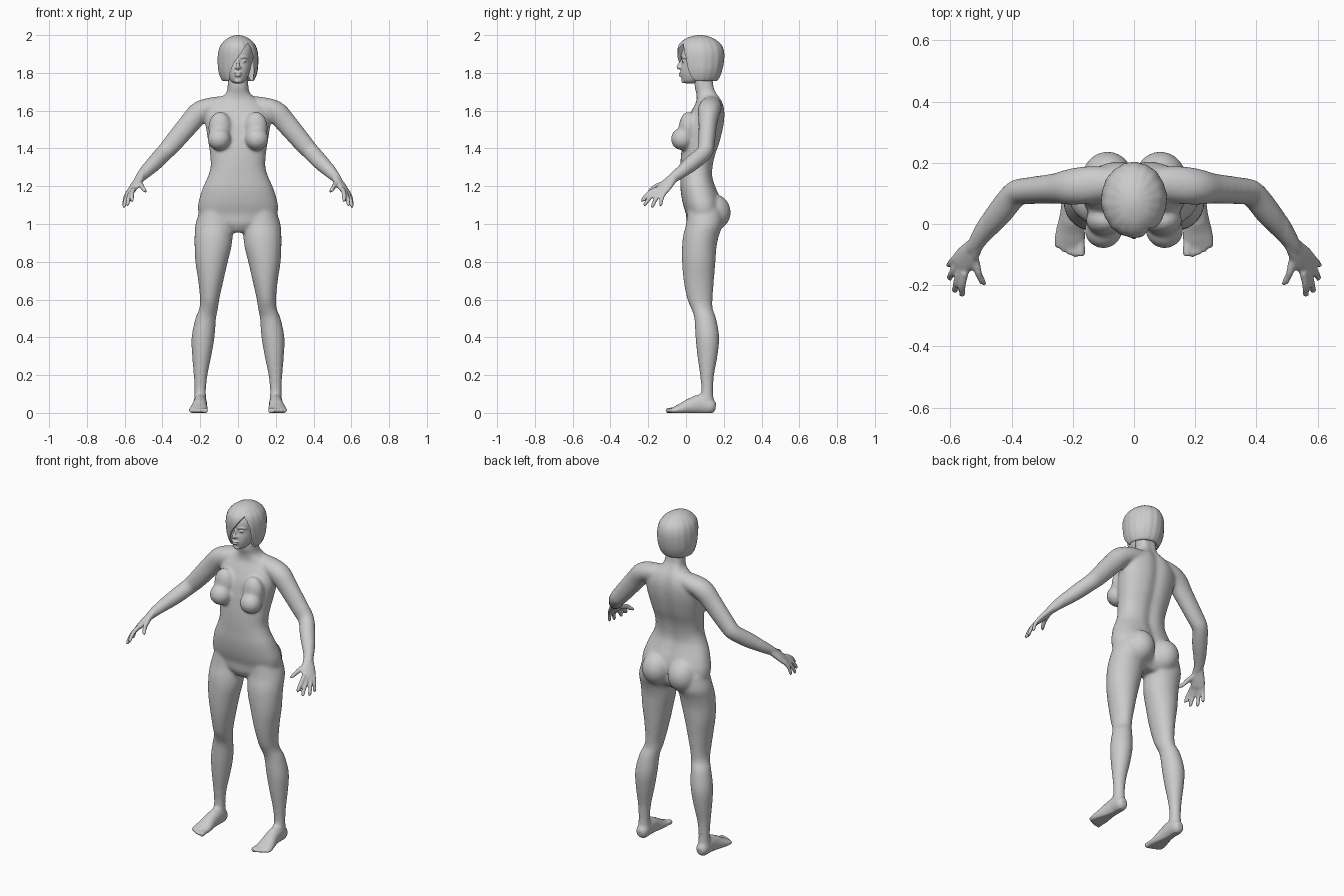
import bpy, bmesh, math
from mathutils import Vector, Matrix

skin = bpy.data.materials.new("plain_grey")
skin.diffuse_color = (0.6, 0.6, 0.6, 1)


def spline(rows, steps=4):
    """Smoothly interpolate rows of numbers (Catmull-Rom)."""
    pts = [rows[0]] + list(rows) + [rows[-1]]
    out = []
    for i in range(1, len(pts) - 2):
        a, b, c, d = pts[i - 1:i + 3]
        for s in range(steps):
            t = s / steps
            out.append([0.5 * (2 * q + (r - p) * t + (2 * p - 5 * q + 4 * r - w) * t * t
                               + (3 * q - p - 3 * r + w) * t ** 3)
                        for p, q, r, w in zip(a, b, c, d)])
    return out + [list(rows[-1])]


def loft(bm, rows, ref=(1, 0, 0), flat=False, n=32, power=2.0, groove=0.0, ripple=0.0):
    """Tube through rows of (x, y, z, half width, half depth)."""
    rows = spline(rows)
    rings = []
    for i, (x, y, z, a, b) in enumerate(rows):
        lo, hi = rows[max(i - 1, 0)], rows[min(i + 1, len(rows) - 1)]
        t = Vector((0, 0, 1)) if flat else (Vector(hi[:3]) - Vector(lo[:3])).normalized()
        u = Vector(ref)
        u = (u - t * u.dot(t)).normalized()
        v = t.cross(u)
        ring = []
        for k in range(n):
            g = 2 * math.pi * k / n
            c, s = math.cos(g), math.sin(g)
            m = 1 + ripple * math.sin(13 * g) * math.sin(5 * g + 1)
            cu = math.copysign(abs(c) ** (2 / power), c) * a * m
            sv = math.copysign(abs(s) ** (2 / power), s) * b * m
            if s > 0:
                sv -= groove * math.exp(-(cu / 0.03) ** 2)
            ring.append(bm.verts.new(Vector((x, y, z)) + u * cu + v * sv))
        rings.append(ring)
    for r, q in zip(rings, rings[1:]):
        for k in range(n):
            bm.faces.new((r[k], r[(k + 1) % n], q[(k + 1) % n], q[k]))
    bm.faces.new(rings[0][::-1])
    bm.faces.new(rings[-1])


def column(bm, rows, **kw):
    """Upright loft from (z, centre x, half width, front y, back y)."""
    loft(bm, [(x, (f + b) / 2, z, w, (b - f) / 2) for z, x, w, f, b in rows], flat=True, **kw)


def ball(bm, at, size):
    bmesh.ops.create_uvsphere(bm, u_segments=32, v_segments=20, radius=1,
                              matrix=Matrix.Translation(at) @ Matrix.Diagonal((*size, 1)))


def make(name, bm):
    bmesh.ops.recalc_face_normals(bm, faces=bm.faces)
    me = bpy.data.meshes.new(name)
    bm.to_mesh(me)
    bm.free()
    me.materials.append(skin)
    ob = bpy.data.objects.new(name, me)
    bpy.context.collection.objects.link(ob)
    return ob


def bake(ob):
    bpy.ops.object.select_all(action='DESELECT')
    ob.select_set(True)
    bpy.context.view_layer.objects.active = ob
    bpy.ops.object.convert(target='MESH')


def fuse(ob, voxel, rounds, soft, soft_rounds):
    """Mirror, blend the parts into one skin and relax it."""
    mir = ob.modifiers.new("mirror", 'MIRROR')
    mir.use_mirror_merge = False
    rem = ob.modifiers.new("blend", 'REMESH')
    rem.mode = 'VOXEL'
    rem.voxel_size = voxel
    bake(ob)
    bm = bmesh.new()
    bm.from_mesh(ob.data)
    for verts, count in ((list(bm.verts), rounds), ([v for v in bm.verts if soft(v.co)], soft_rounds)):
        for _ in range(count):
            bmesh.ops.smooth_vert(bm, verts=verts, factor=0.5,
                                  use_axis_x=True, use_axis_y=True, use_axis_z=True)
    for v in bm.verts:
        v.co.z = max(v.co.z, 0)
    bm.to_mesh(ob.data)
    bm.free()
    ob.data.shade_smooth()


# torso and neck
bm = bmesh.new()
column(bm, [(z, 0, w, f, b) for z, w, f, b in (
    (.955, .05, .03, .15), (1.0, .15, .005, .18), (1.05, .205, 0, .185), (1.1, .212, -.015, .19),
    (1.15, .2, -.025, .178), (1.2, .183, -.03, .158), (1.25, .16, -.03, .143), (1.3, .145, -.03, .145),
    (1.36, .147, -.027, .157), (1.42, .155, -.02, .178), (1.48, .165, -.01, .194), (1.54, .172, .004, .205),
    (1.6, .165, .03, .207), (1.65, .115, .055, .195), (1.69, .066, .055, .172), (1.73, .055, .045, .156),
    (1.82, .052, .045, .15))], power=2.3, groove=.013, n=48)
# chest and seat
ball(bm, (.1, -.02, 1.45), (.062, .06, .06))
ball(bm, (.095, .012, 1.51), (.062, .05, .085))
ball(bm, (.086, .143, 1.062), (.086, .094, .098))
# legs
column(bm, [(1.08, .12, .08, .01, .19), (1.0, .124, .101, 0, .195), (.94, .129, .101, -.015, .175),
            (.88, .132, .098, -.021, .162), (.8, .14, .086, -.021, .156), (.7, .144, .067, -.013, .148),
            (.6, .15, .051, .007, .141), (.55, .156, .05, .028, .142), (.5, .171, .055, .044, .16),
            (.4, .185, .061, .05, .176), (.3, .192, .051, .06, .167), (.2, .198, .037, .074, .149),
            (.12, .2, .031, .08, .144), (.06, .2, .033, .07, .147), (.02, .2, .03, .07, .145)])
# feet and toes
loft(bm, [(.2, .157, .03, .018, .02), (.2, .135, .034, .034, .04), (.2, .08, .046, .036, .052),
          (.203, .03, .037, .039, .045), (.207, -.02, .022, .047, .031), (.21, -.055, .014, .05, .022),
          (.211, -.078, .012, .044, .013)])
for i, tip in enumerate((-.106, -.108, -.101, -.091, -.078)):
    x, r = .174 + .0185 * i, .0145 if i == 0 else .0105
    loft(bm, [(x + .002, -.04, .016, r, r), (x, tip + .022, .014, r, r),
              (x, tip + .006, .011, r, r), (x, tip, .010, r * .5, r * .5)], n=16)
# shoulders and arms
loft(bm, [(.04, .137, 1.632, .045, .048), (.13, .13, 1.622, .06, .05), (.2, .122, 1.594, .06, .058),
          (.255, .116, 1.534, .05, .057), (.348, .108, 1.424, .044, .051), (.388, .098, 1.38, .043, .046),
          (.44, .035, 1.325, .043, .043), (.485, -.02, 1.28, .035, .035), (.517, -.066, 1.245, .026, .027),
          (.53, -.085, 1.228, .022, .022)], ref=(0, 1, 0))
# palms
loft(bm, [(.51, -.06, 1.253, .026, .022), (.528, -.083, 1.229, .033, .021), (.547, -.108, 1.202, .04, .019),
          (.566, -.132, 1.175, .041, .015), (.574, -.142, 1.165, .034, .009)], ref=(-.04, -.06, .015))
# fingers and thumb
for base, tip, r in (((.552, -.158, 1.186), (.562, -.237, 1.121), .0115), ((.563, -.144, 1.175), (.587, -.224, 1.097), .0115),
                     ((.573, -.125, 1.171), (.606, -.182, 1.088), .0112), ((.58, -.106, 1.175), (.607, -.137, 1.095), .0105),
                     ((.525, -.095, 1.222), (.487, -.203, 1.17), .0135)):
    a, b = Vector(base), Vector(tip)
    mid = a.lerp(b, .5) + Vector((.004, -.004, .006))
    loft(bm, [(*a, r * 1.1, r * 1.1), (*mid, r, r), (*a.lerp(b, .92), r * .85, r * .85),
              (*b, r * .45, r * .45)], n=16)
body = make("body", bm)
fuse(body, .006, 2, lambda c: abs(c.x) < .5 and c.z > .07, 14)

# head
bm = bmesh.new()
ball(bm, (0, .08, 1.885), (.085, .1, .095))
column(bm, [(z, 0, w, f, b) for z, w, f, b in (
    (1.744, .018, 0, .04), (1.755, .038, -.017, .07), (1.785, .055, -.026, .1), (1.82, .065, -.028, .12),
    (1.86, .071, -.022, .13), (1.9, .075, -.027, .14), (1.94, .07, -.012, .13), (1.97, .045, .02, .1))])
# nose, lips, chin
loft(bm, [(0, -.016, 1.877, .007, .007), (0, -.03, 1.85, .007, .008), (0, -.04, 1.831, .011, .01),
          (0, -.03, 1.822, .008, .007)])
ball(bm, (.01, -.028, 1.828), (.008, .01, .007))
ball(bm, (0, -.027, 1.798), (.022, .011, .0055))
ball(bm, (0, -.026, 1.786), (.018, .012, .006))
ball(bm, (0, -.01, 1.758), (.02, .015, .013))
# eyes and brows
ball(bm, (.031, -.012, 1.861), (.014, .01, .006))
loft(bm, [(.012, -.022, 1.879, .005, .005), (.034, -.018, 1.885, .006, .005), (.055, -.002, 1.878, .004, .004)],
     ref=(0, 0, 1), n=16)
head = make("head", bm)
fuse(head, .0035, 3, lambda c: c.y > 0, 4)

# bobbed hair with gentle strands
bm = bmesh.new()
column(bm, [(z, 0, w, f, b) for z, w, f, b in (
    (1.79, .06, .02, .13), (1.757, .076, -.002, .155), (1.77, .09, -.017, .173), (1.81, .103, -.03, .19),
    (1.86, .107, -.04, .2), (1.91, .104, -.045, .201), (1.95, .09, -.036, .186), (1.98, .06, -.004, .15),
    (1.995, .03, .035, .112), (2.0, .006, .065, .08))], n=128, ripple=.012)
hair = make("hair", bm)

# opening for the face, with a side-swept fringe
bm = bmesh.new()
outline = ((.05, 1.957), (.02, 1.91), (-.02, 1.855), (-.043, 1.8), (-.052, 1.7),
           (.074, 1.7), (.084, 1.8), (.082, 1.88), (.068, 1.93))
near = [bm.verts.new((x, -.2, z)) for x, z in outline]
far = [bm.verts.new((x, .045, z)) for x, z in outline]
bm.faces.new(near)
bm.faces.new(far[::-1])
for i in range(len(outline)):
    j = (i + 1) % len(outline)
    bm.faces.new((near[i], far[i], far[j], near[j]))
cutter = make("face_opening", bm)
cutter.hide_render = True
cut = hair.modifiers.new("opening", 'BOOLEAN')
cut.operation = 'DIFFERENCE'
cut.solver = 'EXACT'
cut.object = cutter
bake(hair)
bpy.data.objects.remove(cutter)
bpy.ops.object.shade_smooth_by_angle(angle=math.radians(40))
